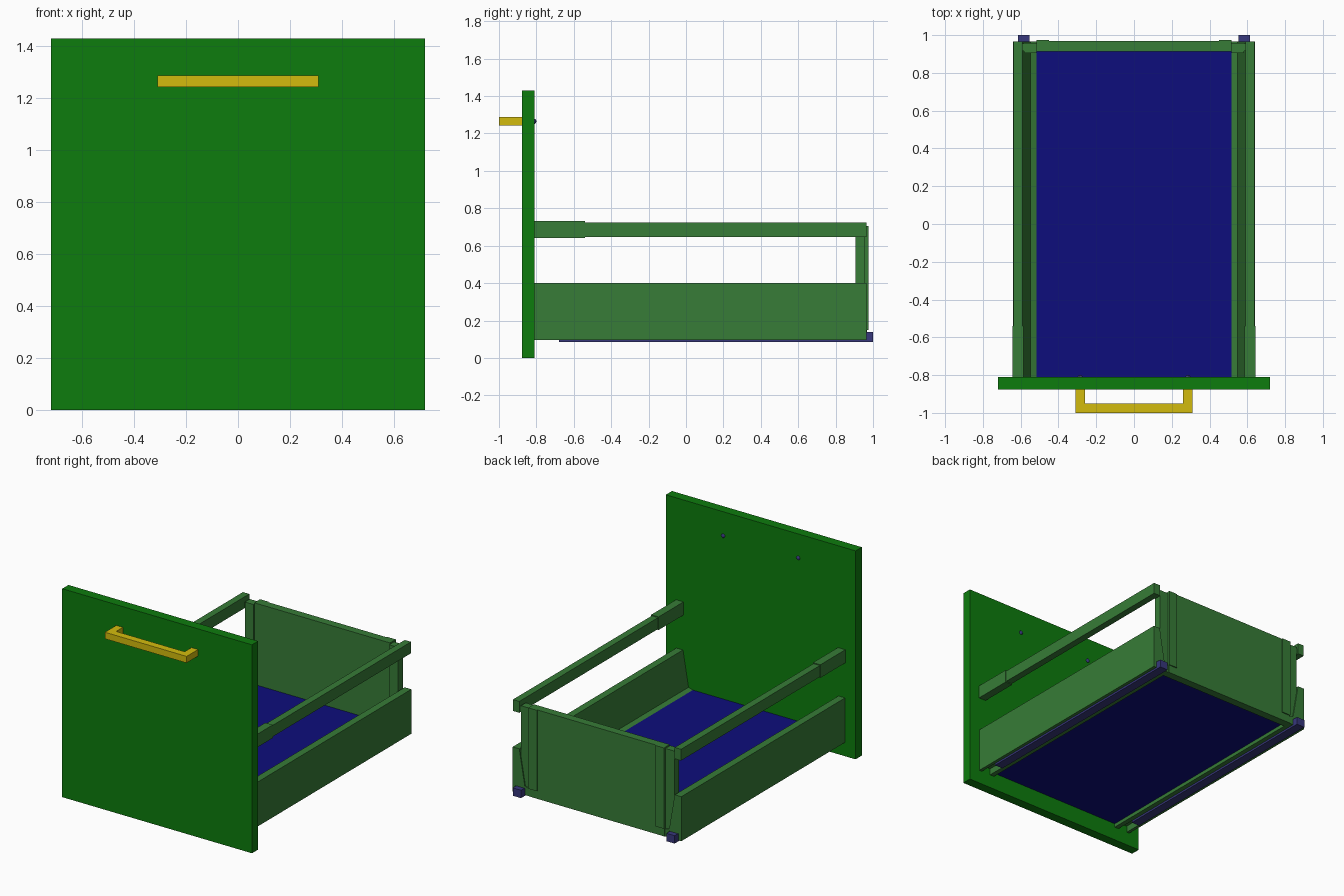
import bpy
import bmesh

if "Cube" in bpy.data.objects:
    bpy.data.objects.remove(bpy.data.objects["Cube"])


def material(name, r, g, b):
    m = bpy.data.materials.new(name)
    m.use_nodes = True
    m.diffuse_color = (r, g, b, 1)
    m.node_tree.nodes["Principled BSDF"].inputs["Base Color"].default_value = (r, g, b, 1)
    return m


green = material("panel green", 0.004, 0.2, 0.004)
sage = material("frame sage green", 0.038, 0.2, 0.038)
navy = material("base navy", 0.004, 0.004, 0.2)
slate = material("runner slate blue", 0.038, 0.038, 0.2)
yellow = material("handle yellow", 0.65, 0.5, 0.004)


def finish(bm, name, mat):
    bmesh.ops.recalc_face_normals(bm, faces=bm.faces)
    mesh = bpy.data.meshes.new(name)
    bm.to_mesh(mesh)
    bm.free()
    mesh.materials.append(mat)
    obj = bpy.data.objects.new(name, mesh)
    bpy.context.collection.objects.link(obj)
    return obj


def prism(name, mat, profile, y0, y1):
    """Extrude an x-z outline along y."""
    bm = bmesh.new()
    face = bm.faces.new([bm.verts.new((x, y0, z)) for x, z in profile])
    ext = bmesh.ops.extrude_face_region(bm, geom=[face])
    verts = [v for v in ext["geom"] if isinstance(v, bmesh.types.BMVert)]
    bmesh.ops.translate(bm, verts=verts, vec=(0, y1 - y0, 0))
    return finish(bm, name, mat)


def box(name, mat, x0, x1, y0, y1, z0, z1):
    return prism(name, mat, [(x0, z0), (x1, z0), (x1, z1), (x0, z1)], y0, y1)


def sided(name, mat, side, x0, x1, *rest):
    return box(name, mat, side * x0, side * x1, *rest)


# Front panel, base and back panel
box("front_panel", green, -0.72, 0.72, -0.877, -0.81, 0, 1.43)
box("drawer_base", navy, -0.53, 0.53, -0.81, 0.925, 0.12, 0.145)
box("back_panel", sage, -0.515, 0.515, 0.912, 0.968, 0.095, 0.705)

# Pull handle
box("handle_bar", yellow, -0.26, 0.26, -1, -0.95, 1.243, 1.288)

# Side wall outline with a slanted inner face and a runner channel underneath
wall = [(0.64, 0.095), (0.64, 0.4), (0.59, 0.4), (0.548, 0.155), (0.515, 0.145),
        (0.515, 0.095), (0.548, 0.095), (0.548, 0.14), (0.618, 0.14), (0.618, 0.095)]

for s, side in ((1, "left"), (-1, "right")):
    sided("handle_post_" + side, yellow, s, 0.26, 0.31, -1, -0.877, 1.243, 1.288)
    prism("side_wall_" + side, sage, [(s * x, z) for x, z in wall], -0.81, 0.965)
    sided("runner_" + side, slate, s, 0.552, 0.614, -0.68, 1, 0.085, 0.139)

    # Gallery rail with its front sleeve
    sided("gallery_rail_" + side, sage, s, 0.59, 0.638, -0.81, 0.965, 0.647, 0.725)
    sided("rail_sleeve_" + side, sage, s, 0.586, 0.642, -0.81, -0.54, 0.641, 0.731)

    # Rear corner bracket: post plus a thin flange over the back panel
    sided("corner_post_" + side, sage, s, 0.515, 0.582, 0.905, 0.958, 0.14, 0.695)
    sided("rail_clip_" + side, sage, s, 0.575, 0.595, 0.915, 0.955, 0.65, 0.69)
    sided("bracket_flange_" + side, sage, s, 0.45, 0.515, 0.965, 0.975, 0.15, 0.705)

    # Handle screw head on the inside of the front panel
    bm = bmesh.new()
    bmesh.ops.create_uvsphere(bm, u_segments=16, v_segments=8, radius=0.014)
    screw = finish(bm, "handle_screw_" + side, slate)
    screw.scale.y = 0.7
    screw.location = (s * 0.285, -0.81, 1.265)
